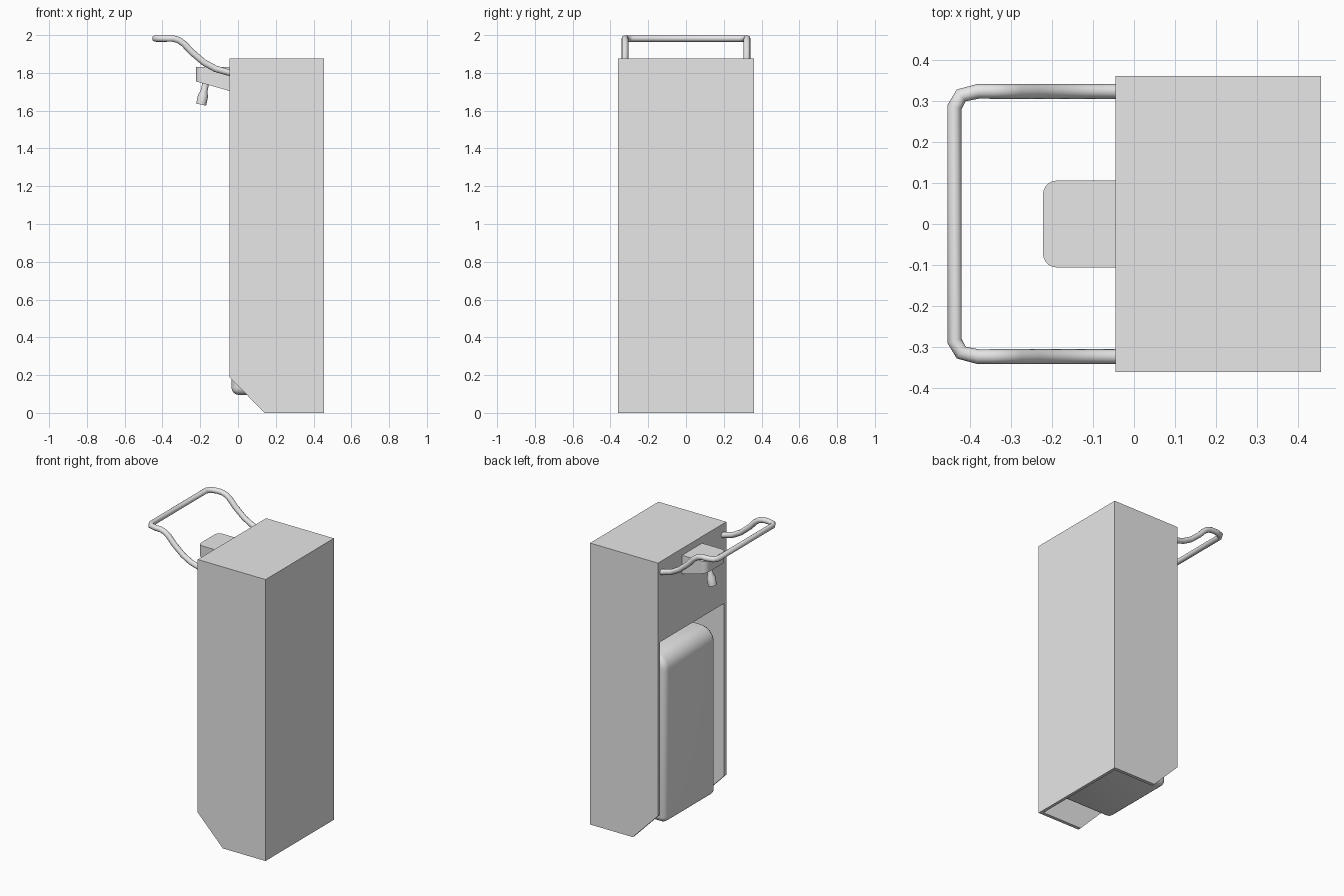
import bpy, bmesh, math
from mathutils import Matrix

cube = bpy.data.objects.get("Cube")
if cube:
    bpy.data.objects.remove(cube, do_unlink=True)

grey = bpy.data.materials.new("light_grey")
grey.use_nodes = True
GREY = (0.8, 0.8, 0.8, 1)
grey.diffuse_color = GREY
grey.node_tree.nodes["Principled BSDF"].inputs["Base Color"].default_value = GREY


def select(obj):
    bpy.ops.object.select_all(action="DESELECT")
    obj.select_set(True)
    bpy.context.view_layer.objects.active = obj


def add_object(name, bm):
    bmesh.ops.recalc_face_normals(bm, faces=bm.faces)
    mesh = bpy.data.meshes.new(name)
    bm.to_mesh(mesh)
    bm.free()
    mesh.materials.append(grey)
    obj = bpy.data.objects.new(name, mesh)
    bpy.context.collection.objects.link(obj)
    return obj


def extrude_profile(name, points, half_width):
    """Side outline in x and z, extruded evenly along y."""
    bm = bmesh.new()
    face = bm.faces.new([bm.verts.new((x, -half_width, z)) for x, z in points])
    out = bmesh.ops.extrude_face_region(bm, geom=[face])
    verts = [v for v in out["geom"] if isinstance(v, bmesh.types.BMVert)]
    bmesh.ops.translate(bm, vec=(0, 2 * half_width, 0), verts=verts)
    return add_object(name, bm)


def bevel_edges(obj, rule, width, segments):
    bm = bmesh.new()
    bm.from_mesh(obj.data)
    edges = [e for e in bm.edges if rule(e.verts[0].co, e.verts[1].co)]
    bmesh.ops.bevel(bm, geom=edges, offset=width, segments=segments,
                    profile=0.5, affect="EDGES")
    bm.to_mesh(obj.data)
    bm.free()


def smooth(obj, degrees=35):
    select(obj)
    bpy.ops.object.shade_smooth_by_angle(angle=math.radians(degrees))


# Housing: thin shell, open at the bottom and the lower face
housing = extrude_profile("housing", [
    (-0.045, 1.875), (0.455, 1.875), (0.455, 0), (0.14, 0), (-0.045, 0.19)], 0.36)
cavity = extrude_profile("cavity_cutter", [
    (-0.1, 1.34), (-0.025, 1.34), (-0.025, 1.855),
    (0.435, 1.855), (0.435, -0.1), (-0.1, -0.1)], 0.338)
cavity.hide_render = True
cut = housing.modifiers.new("cavity", "BOOLEAN")
cut.operation = "DIFFERENCE"
cut.solver = "EXACT"
cut.object = cavity
select(housing)
bpy.ops.object.modifier_apply(modifier=cut.name)
bpy.data.objects.remove(cavity, do_unlink=True)

# Refill bottle: large round at the upper front, small rounds elsewhere
r = 0.1
arc = [(-0.035 + r - r * math.cos(t), 1.21 - r + r * math.sin(t))
       for t in (math.pi / 2 * i / 8 for i in range(9))]
bottle = extrude_profile(
    "refill_bottle", arc + [(0.42, 1.21), (0.42, 0.095), (-0.035, 0.095)], 0.27)
bevel = bottle.modifiers.new("round", "BEVEL")
bevel.width = 0.04
bevel.segments = 4
bevel.limit_method = "ANGLE"
bevel.angle_limit = math.radians(40)
select(bottle)
bpy.ops.object.modifier_apply(modifier=bevel.name)
smooth(bottle)

# Pump head: wedge with rounded outer corners
pump = extrude_profile("pump_head", [
    (-0.222, 1.83), (-0.03, 1.83), (-0.03, 1.70), (-0.222, 1.755)], 0.106)
bevel_edges(pump, lambda a, b: a.x < -0.2 and b.x < -0.2 and abs(a.z - b.z) > 0.01,
            0.035, 5)
smooth(pump)

# Nozzle: turned profile, tilted outward
bm = bmesh.new()
outline = [(0, 0), (0.027, 0), (0.027, 0.05), (0.018, 0.072), (0.018, 0.15), (0, 0.15)]
verts = [bm.verts.new((x, 0, z)) for x, z in outline]
edges = [bm.edges.new(pair) for pair in zip(verts, verts[1:])]
bmesh.ops.spin(bm, geom=verts + edges, cent=(0, 0, 0), axis=(0, 0, 1),
               angle=math.tau, steps=16)
bmesh.ops.remove_doubles(bm, verts=bm.verts, dist=0.0005)
bmesh.ops.transform(bm, verts=bm.verts, matrix=Matrix.Translation((-0.195, 0, 1.632))
                    @ Matrix.Rotation(math.radians(12), 4, "Y"))
smooth(add_object("nozzle", bm), 25)

# Lever: bent rod, one arm mirrored to the other side
arm = [(0.02, 0.323, 1.796), (-0.05, 0.323, 1.802), (-0.12, 0.323, 1.822),
       (-0.18, 0.323, 1.855), (-0.245, 0.323, 1.91), (-0.285, 0.323, 1.953),
       (-0.315, 0.323, 1.974), (-0.345, 0.323, 1.982), (-0.38, 0.323, 1.982),
       (-0.421, 0.313, 1.982), (-0.437, 0.285, 1.982)]
path = arm + [(x, -y, z) for x, y, z in reversed(arm)]
curve = bpy.data.curves.new("lever", "CURVE")
curve.dimensions = "3D"
curve.bevel_depth = 0.018
curve.bevel_resolution = 3
curve.use_fill_caps = True
spline = curve.splines.new("POLY")
spline.points.add(len(path) - 1)
for point, co in zip(spline.points, path):
    point.co = (*co, 1)
curve.materials.append(grey)
lever = bpy.data.objects.new("lever", curve)
bpy.context.collection.objects.link(lever)
select(lever)
bpy.ops.object.convert(target="MESH")
smooth(bpy.context.view_layer.objects.active, 50)
